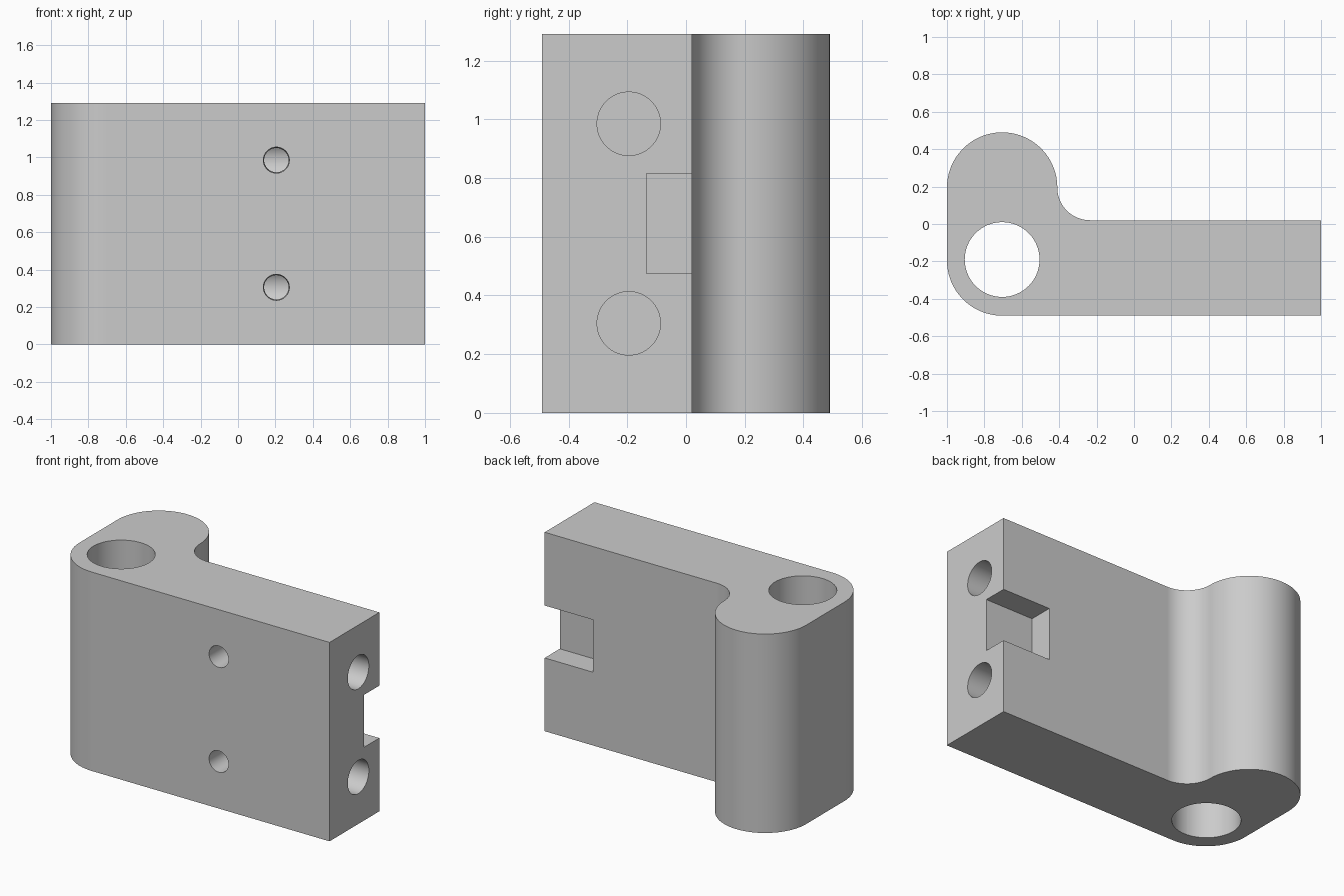
import bpy, bmesh
from math import cos, sin, pi, radians
from mathutils import Matrix, Vector

if "Cube" in bpy.data.objects:
    bpy.data.objects.remove(bpy.data.objects["Cube"])

HEIGHT = 1.29
BACK, FRONT = 0.02, -0.49
RADIUS = 0.295
BARREL_X, BARREL_Y = -1 + RADIUS, 0.195
FILLET = BARREL_Y - BACK
BORE_Y = -0.195
BORE_LEVELS = (0.305, 0.985)

grey = bpy.data.materials.new("plain grey")
grey.use_nodes = True
grey.diffuse_color = (0.6, 0.6, 0.6, 1)
grey.node_tree.nodes["Principled BSDF"].inputs["Base Color"].default_value = (0.6, 0.6, 0.6, 1)


def add_object(name, bm):
    bmesh.ops.recalc_face_normals(bm, faces=bm.faces)
    mesh = bpy.data.meshes.new(name)
    bm.to_mesh(mesh)
    bm.free()
    mesh.materials.append(grey)
    obj = bpy.data.objects.new(name, mesh)
    bpy.context.collection.objects.link(obj)
    return obj


def arc(cx, cy, r, start, end, steps):
    angles = [radians(start + (end - start) * i / steps) for i in range(steps + 1)]
    return [(cx + r * cos(a), cy + r * sin(a)) for a in angles]


def cylinder(name, start, end, r_start, r_end, sides=64):
    start, end = Vector(start), Vector(end)
    axis = end - start
    turn = axis.to_track_quat('Z', 'Y').to_matrix().to_4x4()
    bm = bmesh.new()
    bmesh.ops.create_cone(bm, cap_ends=True, segments=sides, radius1=r_start, radius2=r_end,
                          depth=axis.length,
                          matrix=Matrix.Translation((start + end) / 2) @ turn)
    return add_object(name, bm)


def box(name, low, high):
    low, high = Vector(low), Vector(high)
    bm = bmesh.new()
    bmesh.ops.create_cube(bm, size=1, matrix=Matrix.Translation((low + high) / 2)
                          @ Matrix.Diagonal((*(high - low), 1)))
    return add_object(name, bm)


# Body: plate with a rounded barrel end and an inner fillet, extruded upwards
outline = [(1, FRONT), (1, BACK)]
outline += arc(BARREL_X + RADIUS + FILLET, BARREL_Y, FILLET, 270, 180, 20)
outline += arc(BARREL_X, BARREL_Y, RADIUS, 0, 180, 48)[1:]
outline += arc(BARREL_X, BORE_Y, RADIUS, 180, 270, 24)
bm = bmesh.new()
base = bm.faces.new([bm.verts.new((x, y, 0)) for x, y in outline])
grown = bmesh.ops.extrude_face_region(bm, geom=[base])["geom"]
bmesh.ops.translate(bm, vec=(0, 0, HEIGHT),
                    verts=[v for v in grown if isinstance(v, bmesh.types.BMVert)])
body = add_object("hinge_bracket", bm)

# Cutters: pin hole, end notch, end bores and front screw holes
cutters = [
    cylinder("pin_hole_cutter", (BARREL_X, BORE_Y + 0.005, -0.1),
             (BARREL_X, BORE_Y + 0.005, HEIGHT + 0.1), 0.2, 0.2),
    box("notch_cutter", (0.655, -0.135, 0.475), (1.1, 0.2, 0.815)),
]
for z in BORE_LEVELS:
    cutters.append(cylinder("bore_cutter", (1.1, BORE_Y, z), (0.1, BORE_Y, z), 0.108, 0.108))
    cutters.append(cylinder("screw_cutter", (0.205, FRONT - 0.02, z),
                            (0.205, BORE_Y, z), 0.07, 0.063, 48))

bpy.ops.object.select_all(action='DESELECT')
bpy.context.view_layer.objects.active = body
body.select_set(True)
for cutter in cutters:
    cutter.hide_render = True
    cut = body.modifiers.new("cut", 'BOOLEAN')
    cut.operation = 'DIFFERENCE'
    cut.solver = 'EXACT'
    cut.object = cutter
    bpy.ops.object.modifier_apply(modifier=cut.name)
    bpy.data.objects.remove(cutter)

# Smooth curved walls, crisp edges
bpy.ops.object.shade_smooth_by_angle(angle=radians(30))
weighted = body.modifiers.new("even shading", 'WEIGHTED_NORMAL')
weighted.keep_sharp = True
